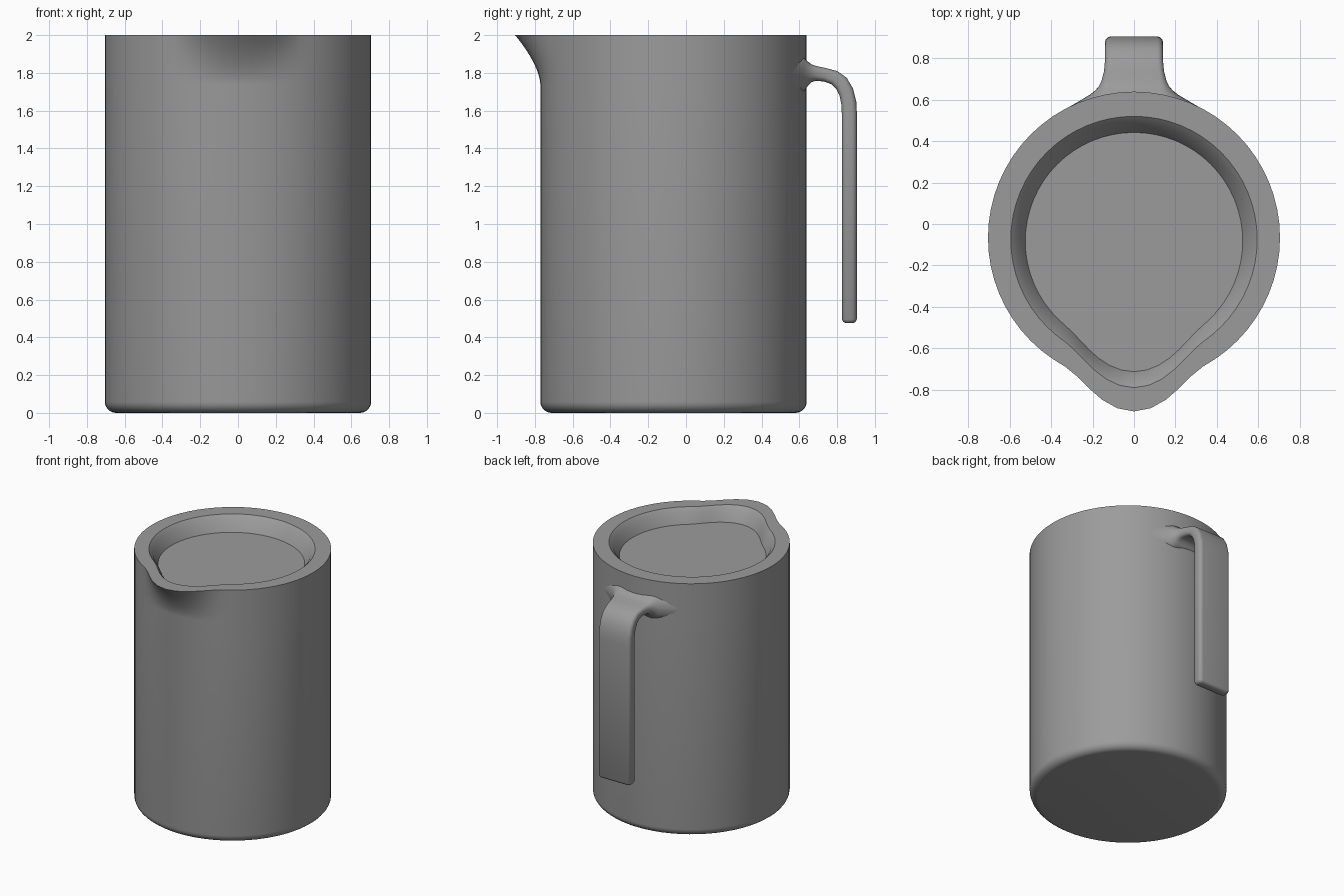
import bpy, bmesh
from math import sin, cos, pi, radians

if "Cube" in bpy.data.objects:
    bpy.data.objects.remove(bpy.data.objects["Cube"], do_unlink=True)

grey = bpy.data.materials.new("plain_grey")
grey.use_nodes = True
colour = (0.33, 0.33, 0.33, 1)
grey.diffuse_color = colour
grey.node_tree.nodes["Principled BSDF"].inputs["Base Color"].default_value = colour


def loft(name, rings, angle):
    """Skin a list of equal-length closed rings and cap both ends."""
    bm = bmesh.new()
    loops = [[bm.verts.new(p) for p in ring] for ring in rings]
    for a, b in zip(loops, loops[1:]):
        for i in range(len(a)):
            j = (i + 1) % len(a)
            bm.faces.new((a[i], a[j], b[j], b[i]))
    bm.faces.new(loops[0])
    bm.faces.new(loops[-1])
    bmesh.ops.recalc_face_normals(bm, faces=bm.faces[:])
    mesh = bpy.data.meshes.new(name)
    bm.to_mesh(mesh)
    bm.free()
    mesh.materials.append(grey)
    ob = bpy.data.objects.new(name, mesh)
    bpy.context.collection.objects.link(ob)
    bpy.ops.object.select_all(action='DESELECT')
    ob.select_set(True)
    bpy.context.view_layer.objects.active = ob
    bpy.ops.object.shade_smooth_by_angle(angle=radians(angle))
    return ob


# Jug body: circles with a spout bulge towards the front
SIDES = 64
RADIUS, CENTRE_Y = 0.705, -0.066


def outline(r, cy, bulge, z):
    ring = []
    width = 0.365 / r
    for i in range(SIDES):
        a = 2 * pi * i / SIDES
        off = min(a, 2 * pi - a) / width
        d = r + (bulge * (1 + cos(pi * off)) / 2 if off < 1 else 0)
        ring.append((d * sin(a), cy - d * cos(a), z))
    return ring


FILLET, SPOUT_Z, SPOUT = 0.06, 1.74, 0.134
body = []
for k in range(7):
    t = pi / 2 * k / 6
    body.append(outline(RADIUS - FILLET * (1 - sin(t)), CENTRE_Y, 0, FILLET * (1 - cos(t))))
for k in range(11):
    t = k / 10
    body.append(outline(RADIUS, CENTRE_Y, SPOUT * t ** 1.6, SPOUT_Z + (2 - SPOUT_Z) * t))

# Flat rim, bevelled step and recessed lid floor
body.append(outline(0.595, -0.075, 0.12, 2))
body.append(outline(0.565, -0.078, 0.112, 1.97))
body.append(outline(0.525, -0.083, 0.105, 1.89))
loft("jug_body", body, 30)


# Handle: rounded rectangles swept up, over and flaring into the wall
def section(y, z, tilt, hw, ht, corner):
    ring = []
    for q, (sx, sn) in enumerate(((1, 1), (-1, 1), (-1, -1), (1, -1))):
        for k in range(6):
            a = pi / 2 * (q + k / 5)
            u = sx * (hw - corner) + corner * cos(a)
            n = sn * (ht - corner) + corner * sin(a)
            ring.append((u, y + n * cos(tilt), z + n * sin(tilt)))
    return ring


Y = 0.865
stations = [  # y, z, tilt in degrees, half width, half thickness, corner
    (Y, 0.475, 0, 0.12, 0.02, 0.015),
    (Y, 0.481, 0, 0.132, 0.032, 0.022),
    (Y, 0.495, 0, 0.14, 0.04, 0.028),
    (Y, 1.58, 0, 0.14, 0.04, 0.028),
    (0.862, 1.64, 10, 0.14, 0.04, 0.028),
    (0.848, 1.70, 27, 0.14, 0.04, 0.028),
    (0.823, 1.745, 45, 0.14, 0.04, 0.028),
    (0.785, 1.775, 64, 0.14, 0.038, 0.028),
    (0.735, 1.79, 80, 0.145, 0.036, 0.028),
    (0.69, 1.797, 88, 0.157, 0.039, 0.032),
    (0.665, 1.798, 90, 0.17, 0.047, 0.042),
    (0.645, 1.795, 90, 0.187, 0.065, 0.06),
    (0.625, 1.79, 90, 0.212, 0.09, 0.088),
    (0.59, 1.79, 90, 0.27, 0.09, 0.088),
    (0.55, 1.79, 90, 0.34, 0.06, 0.058),
]
loft("handle", [section(y, z, radians(t), w, h, c) for y, z, t, w, h, c in stations], 50)
